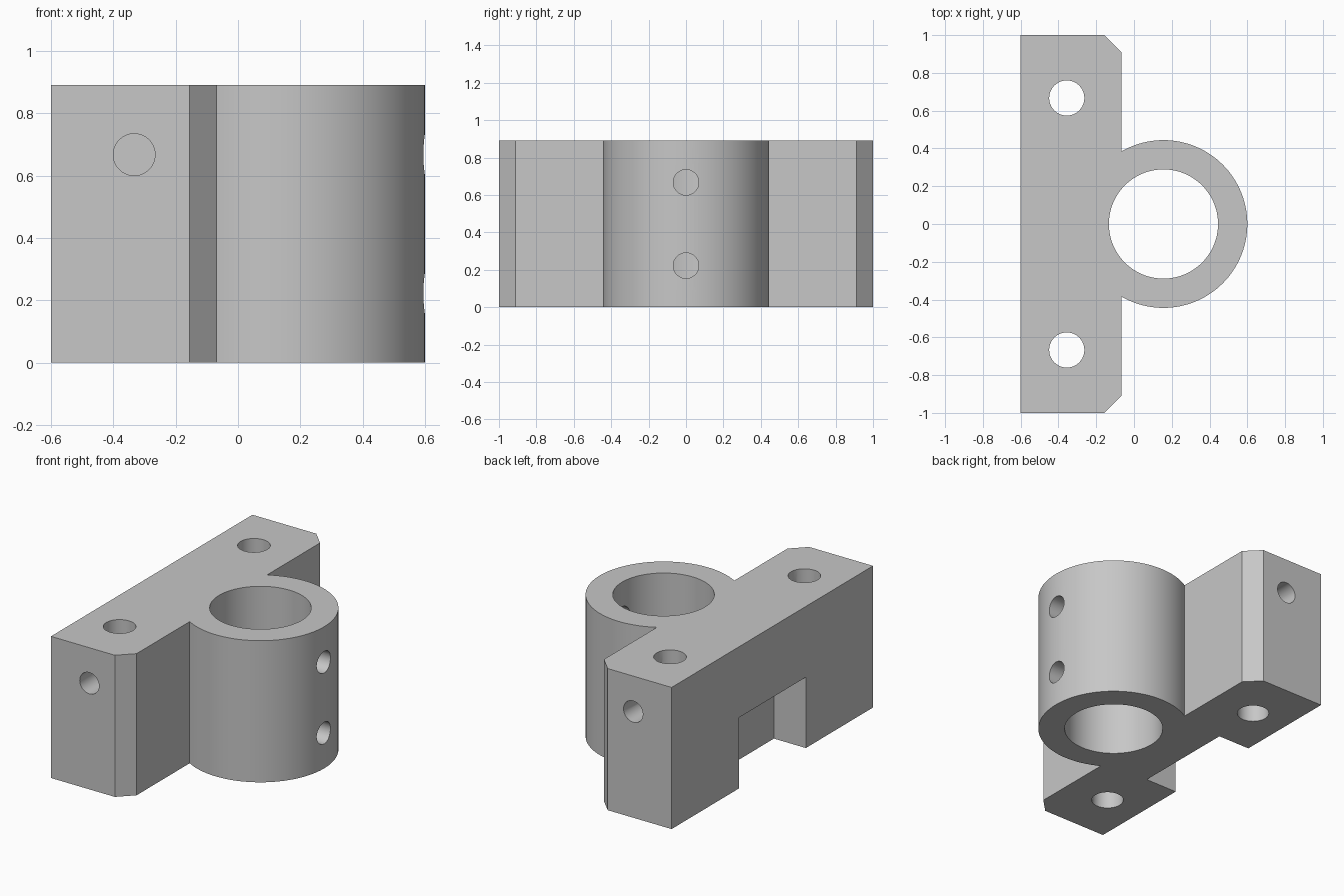
import bpy
import bmesh
from math import pi, radians
from mathutils import Matrix, Vector

cube = bpy.data.objects.get("Cube")
if cube:
    bpy.data.objects.remove(cube, do_unlink=True)

H = 0.89                     # overall height
TUBE_X = 0.156               # axis of the tube socket
BAR_BACK, BAR_FRONT = -0.6, -0.067

grey = bpy.data.materials.new("plain grey")
grey.use_nodes = True
colour = (0.57, 0.57, 0.57, 1)
grey.diffuse_color = colour
grey.node_tree.nodes["Principled BSDF"].inputs["Base Color"].default_value = colour


def make_object(name, bm):
    bmesh.ops.recalc_face_normals(bm, faces=bm.faces)
    mesh = bpy.data.meshes.new(name)
    bm.to_mesh(mesh)
    bm.free()
    mesh.materials.append(grey)
    obj = bpy.data.objects.new(name, mesh)
    bpy.context.collection.objects.link(obj)
    return obj


def prism(name, outline, z0, z1):
    bm = bmesh.new()
    face = bm.faces.new([bm.verts.new((x, y, z0)) for x, y in outline])
    grown = bmesh.ops.extrude_face_region(bm, geom=[face])["geom"]
    verts = [v for v in grown if isinstance(v, bmesh.types.BMVert)]
    bmesh.ops.translate(bm, verts=verts, vec=(0, 0, z1 - z0))
    return make_object(name, bm)


def cylinder(name, start, end, radius, sides=64):
    a, b = Vector(start), Vector(end)
    turn = (b - a).to_track_quat('Z', 'Y').to_matrix().to_4x4()
    bm = bmesh.new()
    bmesh.ops.create_cone(bm, cap_ends=True, segments=sides, radius1=radius,
                          radius2=radius, depth=(b - a).length,
                          matrix=Matrix.Translation((a + b) / 2) @ turn)
    return make_object(name, bm)


def combine(target, tool, operation):
    mod = target.modifiers.new(tool.name, 'BOOLEAN')
    mod.operation = operation
    mod.solver = 'EXACT'
    mod.object = tool
    bpy.context.view_layer.objects.active = target
    bpy.ops.object.modifier_apply(modifier=mod.name)
    bpy.data.objects.remove(tool, do_unlink=True)


# Mounting bar with chamfered front corners
c = 0.089
bracket = prism("clamp_bracket", [
    (BAR_BACK, -1), (BAR_FRONT - c, -1), (BAR_FRONT, -1 + c),
    (BAR_FRONT, 1 - c), (BAR_FRONT - c, 1), (BAR_BACK, 1)], 0, H)

# Round tube socket
combine(bracket, cylinder("socket", (TUBE_X, 0, 0), (TUBE_X, 0, H), 0.444, 128), 'UNION')
combine(bracket, cylinder("socket_bore", (TUBE_X, 0, -0.1), (TUBE_X, 0, H + 0.1), 0.289, 128),
        'DIFFERENCE')

# Notch in the lower back
x0, x1, w = BAR_BACK - 0.1, BAR_BACK + 0.222, 0.333
combine(bracket, prism("notch", [(x0, -w), (x1, -w), (x1, w), (x0, w)], -0.1, H / 2),
        'DIFFERENCE')

# Upright rod holes and the screw holes in the bar ends
for s in (-1, 1):
    combine(bracket, cylinder("rod_hole", (-0.356, s * 0.667, -0.1),
                              (-0.356, s * 0.667, H + 0.1), 0.093), 'DIFFERENCE')
    combine(bracket, cylinder("end_screw_hole", (-0.333, s * 1.1, 0.667),
                              (-0.333, s * 0.5, 0.667), 0.067), 'DIFFERENCE')

# Screw holes through the outer wall of the socket
for z in (0.222, 0.667):
    combine(bracket, cylinder("socket_screw_hole", (TUBE_X, 0, z), (0.8, 0, z), 0.068),
            'DIFFERENCE')

bpy.ops.object.select_all(action='DESELECT')
bracket.select_set(True)
bpy.context.view_layer.objects.active = bracket
bpy.ops.object.shade_smooth_by_angle(angle=radians(30))
